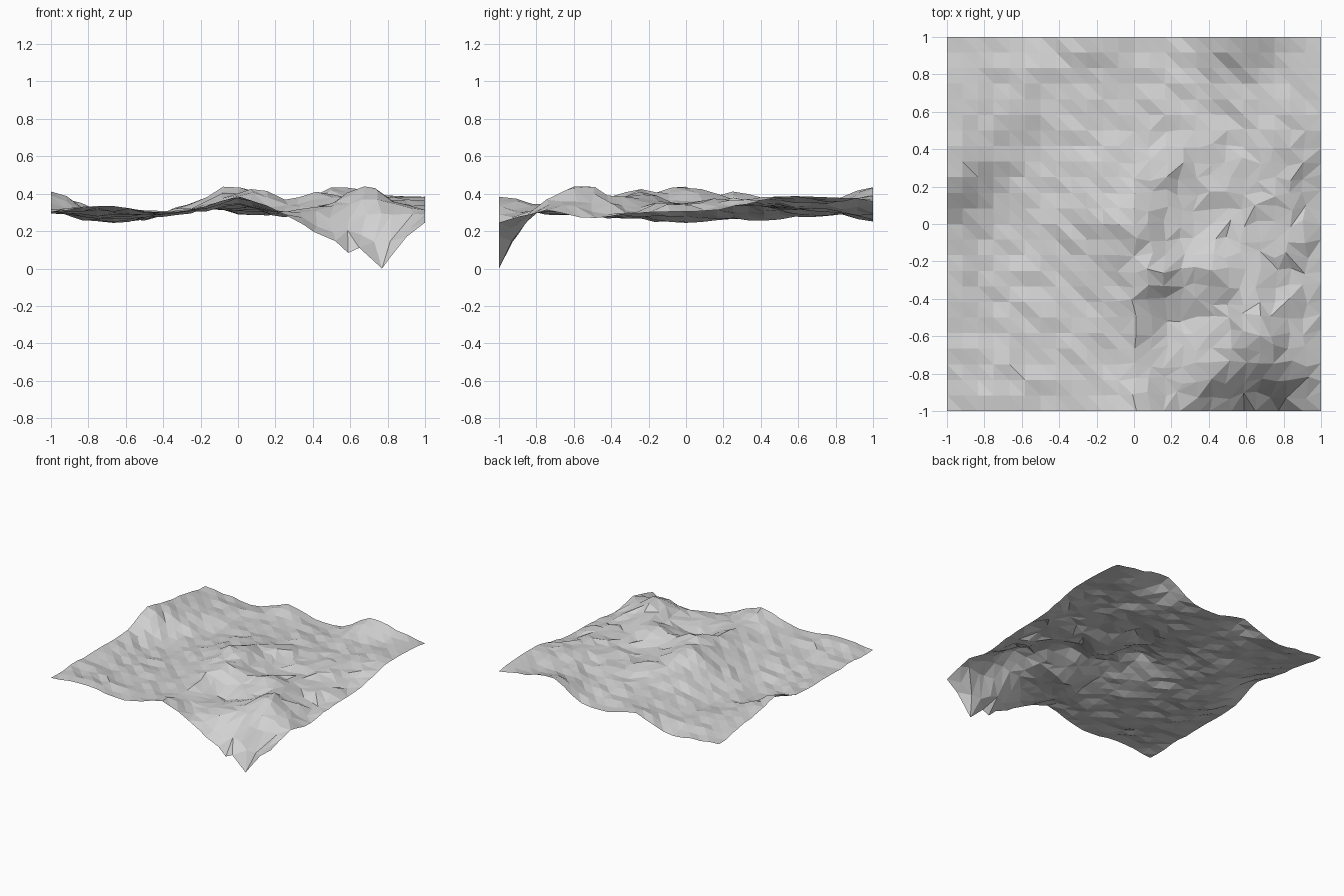
import bpy, bmesh, math, random

if "Cube" in bpy.data.objects:
    bpy.data.objects.remove(bpy.data.objects["Cube"])

random.seed(11)
N = 24  # grid cells per side

# Coarse relief, rows from front (y=-1) to back (y=1), columns left to right
RELIEF = [
    [.30, .33, .31, .31, .38, .29, .17, .05, .25],
    [.31, .31, .30, .31, .33, .31, .34, .35, .31],
    [.31, .28, .29, .30, .36, .29, .34, .39, .27],
    [.31, .27, .28, .31, .39, .36, .36, .34, .30],
    [.32, .25, .27, .34, .42, .33, .33, .35, .30],
    [.40, .29, .27, .33, .37, .34, .35, .37, .33],
    [.36, .32, .27, .31, .33, .33, .34, .38, .38],
    [.33, .30, .29, .31, .31, .31, .35, .36, .38],
    [.29, .27, .26, .34, .29, .30, .43, .40, .36],
]
# Local peaks and pits: x, y, height change, radius
BUMPS = [
    (.66, -.56, .07, .10), (-.03, -.05, .03, .10), (.12, -.25, .04, .10),
    (.77, -1, -.05, .06), (.60, -1, -.03, .05), (.67, -1, .06, .035),
    (.44, -1, -.03, .06), (-.92, .22, .03, .10), (.45, -.22, .05, .12),
    (.75, -.87, .05, .08), (.62, -.40, .03, .08), (.75, -.45, -.04, .07),
    (.85, -.08, .03, .10), (.85, -.28, -.03, .09), (.20, -.48, -.02, .08),
    (.20, .30, .03, .09), (-.15, .90, .02, .12),
]


def spline(p, t):
    a, b, c, d = p
    return b + .5 * t * (c - a + t * (2*a - 5*b + 4*c - d + t * (3*(b - c) + d - a)))


def sample(row, u):
    i = min(int(u), 7)
    pts = [row[max(0, min(8, i + k))] for k in (-1, 0, 1, 2)]
    return spline(pts, u - i)


def height(x, y):
    z = sample([sample(r, (x + 1) * 4) for r in RELIEF], (y + 1) * 4)
    for bx, by, h, r in BUMPS:
        z += h * math.exp(-((x - bx)**2 + (y - by)**2) / (r * r))
    return z


# Terrain sheet: regular on the left and back, broken up to the front right
bm = bmesh.new()
grid = []
for j in range(N + 1):
    for i in range(N + 1):
        x, y = -1 + 2 * i / N, -1 + 2 * j / N
        rough = max(0, min(1, (x + .15) * 4)) * max(0, min(1, (.6 - y) * 4))
        dx, dy = (random.uniform(-.022, .022) * rough for _ in range(2))
        edge_x, edge_y = i in (0, N), j in (0, N)
        x += 0 if edge_x else dx
        y += 0 if edge_y else dy
        if (i, j) == (21, 0):
            x = .77
        noise = random.uniform(-1, 1) * (.006 if edge_x or edge_y else .013)
        grid.append(bm.verts.new((x, y, max(.02, height(x, y) + noise))))
grid[21].co.z = 0  # lowest point of the front ravine

for j in range(N):
    for i in range(N):
        a = j * (N + 1) + i
        q = [grid[a], grid[a + 1], grid[a + N + 2], grid[a + N + 1]]
        flip = q[0].co.x > -.1 and q[0].co.y < .5 and random.random() < .5
        tris = ((0, 1, 2), (0, 2, 3)) if flip else ((0, 1, 3), (1, 2, 3))
        for t in tris:
            bm.faces.new([q[k] for k in t])

mesh = bpy.data.meshes.new("terrain")
bm.to_mesh(mesh)
bm.free()
stone = bpy.data.materials.new("light grey")
stone.diffuse_color = (.64, .64, .64, 1)
stone.use_nodes = True
stone.node_tree.nodes["Principled BSDF"].inputs["Base Color"].default_value = stone.diffuse_color
mesh.materials.append(stone)
bpy.context.collection.objects.link(bpy.data.objects.new("terrain", mesh))
